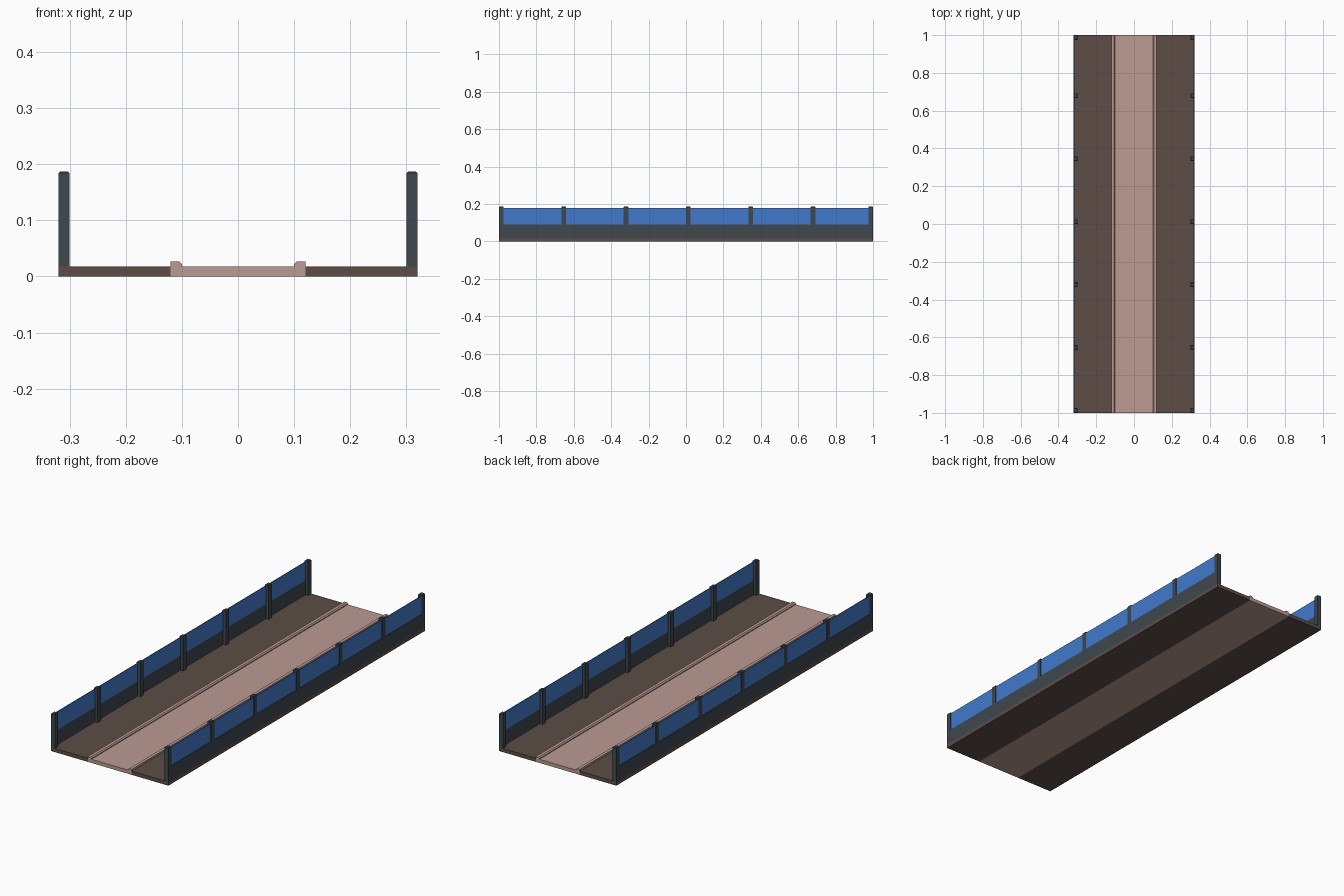
import bpy, bmesh

if "Cube" in bpy.data.objects:
    bpy.data.objects.remove(bpy.data.objects["Cube"])


def material(name, rgb):
    """Material from an sRGB 0-255 colour."""
    m = bpy.data.materials.new(name)
    lin = [((c / 255 + 0.055) / 1.055) ** 2.4 for c in rgb]
    m.diffuse_color = (*lin, 1)
    m.use_nodes = True
    m.node_tree.nodes["Principled BSDF"].inputs["Base Color"].default_value = m.diffuse_color
    return m


PINK = material("pale pink stone", (188, 155, 148))
BROWN = material("dark brown paving", (93, 77, 71))
SLATE = material("dark slate metal", (62, 72, 79))
BLUE = material("blue glass", (66, 122, 204))


def extrude_profile(name, pts, mat, y0=-1.0, y1=1.0):
    """Solid made by sweeping an (x, z) outline along y."""
    bm = bmesh.new()
    face = bm.faces.new([bm.verts.new((x, y0, z)) for x, z in pts])
    ext = bmesh.ops.extrude_face_region(bm, geom=[face])["geom"]
    verts = [v for v in ext if isinstance(v, bmesh.types.BMVert)]
    bmesh.ops.translate(bm, verts=verts, vec=(0, y1 - y0, 0))
    bmesh.ops.recalc_face_normals(bm, faces=bm.faces)
    me = bpy.data.meshes.new(name)
    bm.to_mesh(me)
    bm.free()
    me.materials.append(mat)
    ob = bpy.data.objects.new(name, me)
    bpy.context.collection.objects.link(ob)
    return ob


def box(name, x0, x1, z0, z1, mat, y0=-1.0, y1=1.0):
    pts = [(x0, z0), (x1, z0), (x1, z1), (x0, z1)]
    return extrude_profile(name, pts, mat, y0, y1)


# Central roadway with raised kerbs, chamfered on the inner edge
half = [(0.12, 0), (0.12, 0.027), (0.105, 0.027), (0.10, 0.022), (0.10, 0.018)]
extrude_profile("roadway", half + [(-x, z) for x, z in reversed(half)], PINK)

POST_W = 0.025
STARTS = [-1 + k / 3 for k in range(6)] + [1 - POST_W]

for side, s in (("left", -1), ("right", 1)):
    # Side walkway and the low wall along its outer edge
    box(side + "_walkway", s * 0.12, s * 0.32, 0, 0.018, BROWN)
    box(side + "_low_wall", s * 0.314, s * 0.32, 0.018, 0.09, SLATE,
        -1 + POST_W, 1 - POST_W)

    # Posts with a small bevel round the top
    for i, y in enumerate(STARTS):
        post = box(f"{side}_post_{i + 1}", s * 0.30, s * 0.32, 0.018, 0.187,
                   SLATE, y, y + POST_W)
        bm = bmesh.new()
        bm.from_mesh(post.data)
        top = [e for e in bm.edges if all(v.co.z > 0.18 for v in e.verts)]
        bmesh.ops.bevel(bm, geom=top, offset=0.003, segments=1,
                        affect='EDGES')
        bm.to_mesh(post.data)
        bm.free()

    # Glass panels between neighbouring posts
    for i in range(6):
        box(f"{side}_glass_{i + 1}", s * 0.314, s * 0.318, 0.09, 0.18, BLUE,
            STARTS[i] + POST_W, STARTS[i + 1])
